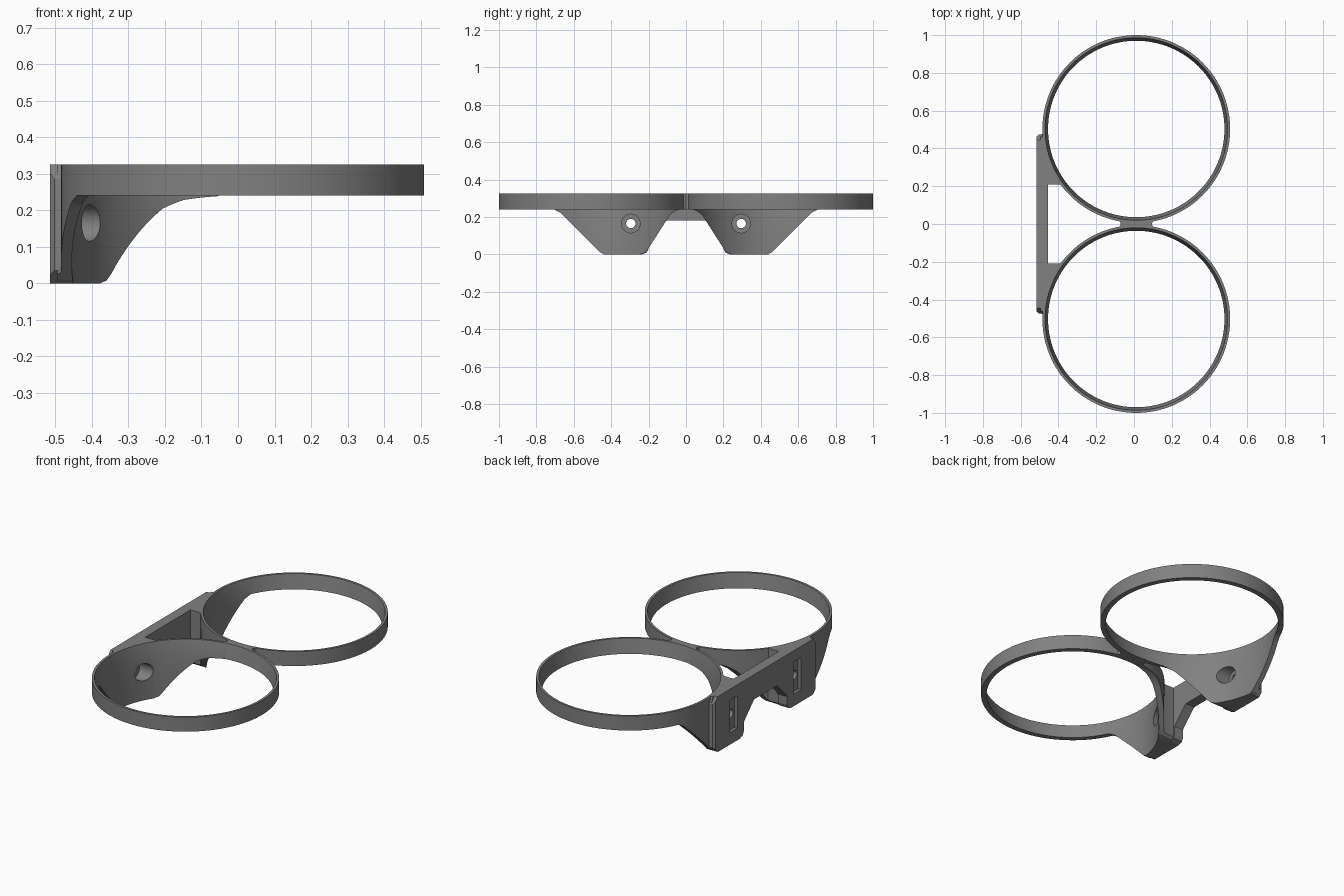
import bpy, bmesh, math
from mathutils import Vector

if "Cube" in bpy.data.objects:
    bpy.data.objects.remove(bpy.data.objects["Cube"])

CX, CY, R_OUT, R_LOW, R_TOP = 0.012, 0.503, 0.497, 0.467, 0.483
Z_RING, Z_TOP = 0.24, 0.325
BACK, HOLE_Y, HOLE_Z = -0.515, 0.295, 0.165

grey = bpy.data.materials.new("grey plastic")
grey.diffuse_color = (0.22, 0.22, 0.22, 1)
grey.use_nodes = True
grey.node_tree.nodes["Principled BSDF"].inputs["Base Color"].default_value = grey.diffuse_color


def finish(name, bm):
    bmesh.ops.recalc_face_normals(bm, faces=bm.faces)
    me = bpy.data.meshes.new(name)
    bm.to_mesh(me)
    bm.free()
    ob = bpy.data.objects.new(name, me)
    bpy.context.collection.objects.link(ob)
    me.materials.append(grey)
    return ob


def prism(name, pts, lo, hi, axis="z"):
    """Extrude a 2D outline along z (xy outline) or along x (yz outline)."""
    bm = bmesh.new()
    place = (lambda a, b, t: (a, b, t)) if axis == "z" else (lambda a, b, t: (t, a, b))
    face = bm.faces.new([bm.verts.new(place(a, b, lo)) for a, b in pts])
    ext = bmesh.ops.extrude_face_region(bm, geom=[face])
    shift = Vector((0, 0, hi - lo) if axis == "z" else (hi - lo, 0, 0))
    bmesh.ops.translate(bm, vec=shift, verts=[v for v in ext["geom"] if isinstance(v, bmesh.types.BMVert)])
    return finish(name, bm)


def circle(cx, cy, r, n):
    return [(cx + r * math.cos(2 * math.pi * i / n), cy + r * math.sin(2 * math.pi * i / n)) for i in range(n)]


def lathe(name, cx, cy, rings, n=128):
    """Solid of stacked circles, given as (radius, z)."""
    bm = bmesh.new()
    loops = [[bm.verts.new((x, y, z)) for x, y in circle(cx, cy, r, n)] for r, z in rings]
    for a, b in zip(loops, loops[1:]):
        for i in range(n):
            j = (i + 1) % n
            bm.faces.new((a[i], a[j], b[j], b[i]))
    bm.faces.new(loops[0])
    bm.faces.new(loops[-1])
    return finish(name, bm)


def boolean(target, tool, op):
    """Apply a boolean and remove the tool."""
    mod = target.modifiers.new("bool", "BOOLEAN")
    mod.operation, mod.object, mod.solver = op, tool, "EXACT"
    bpy.context.view_layer.update()
    me = bpy.data.meshes.new_from_object(target.evaluated_get(bpy.context.evaluated_depsgraph_get()))
    target.modifiers.clear()
    target.data = me
    bpy.data.objects.remove(tool)


def arc(r, a0, a1, n=40):
    """Part of the ring on the plate side; angle grows towards the centre line."""
    return [(CX - r * math.cos(math.radians(a0 + (a1 - a0) * i / n)),
             CY - r * math.sin(math.radians(a0 + (a1 - a0) * i / n))) for i in range(n + 1)]


# back plate: arch between two legs
half = [(0.105, 0.18), (0.185, 0.10), (0.2, 0.08), (0.2, 0.03), (0.21, 0.01), (0.235, 0),
        (0.44, 0), (0.475, 0.035), (0.475, 0.285), (0.445, Z_TOP)]
frame = prism("double_ring_holder", half + [(-y, z) for y, z in reversed(half)], BACK, -0.455, "x")
edge_cut = 0.012
trim = prism("plate_trim", [(BACK, -0.475 + edge_cut), (BACK + edge_cut, -0.475), (-0.45, -0.475),
                            (-0.45, 0.475), (BACK + edge_cut, 0.475), (BACK, 0.475 - edge_cut)], -0.1, 0.5)
boolean(frame, trim, "INTERSECT")

# web joining the two rings, with hollow ends
web = prism("web", [(-0.085, -0.04), (-0.07, 0), (-0.085, 0.04), (0.11, 0.04), (0.095, 0), (0.11, -0.04)],
            Z_RING, Z_TOP)
boolean(frame, web, "UNION")

for s in (1, -1):
    # curved leg wall following the ring, filled against the plate
    foot = ([(-0.47, 0.21), (-0.40, 0.21)] + arc(R_OUT - 0.0005, 36.5, 82) + arc(0.45, 82, -29)
            + arc(R_OUT - 0.0005, -29, 3) + [(-0.495, 0.473), (-0.495, 0.21)])
    leg = prism("leg", [(x, s * y) for x, y in foot], -0.05, 0.4)
    side = [(0.245, 0), (0.435, 0), (0.455, 0.008), (0.67, 0.222), (0.715, 0.245), (0.715, 0.27),
            (0.474, 0.28), (0.46, Z_TOP), (0.01, Z_TOP), (0.01, 0.24), (0.04, 0.239),
            (0.065, 0.228), (0.09, 0.205), (0.205, 0.025), (0.22, 0.008)]
    boolean(leg, prism("leg_side", [(s * y, z) for y, z in side], -0.6, 0.1, "x"), "INTERSECT")
    boolean(frame, leg, "UNION")
    # ring body
    boolean(frame, lathe("ring", CX, s * CY, [(R_OUT, Z_RING), (R_OUT, Z_TOP)]), "UNION")

for s in (1, -1):
    # ring opening, flaring towards the top
    boolean(frame, lathe("opening", CX, s * CY, [(R_LOW, -0.1), (R_LOW, Z_RING), (R_TOP, Z_TOP), (R_TOP, 0.4)]),
            "DIFFERENCE")
    # screw hole, counterbore and slot in the plate
    y = s * HOLE_Y
    boolean(frame, prism("bore", circle(y, HOLE_Z, 0.05, 32), -0.465, -0.3, "x"), "DIFFERENCE")
    boolean(frame, prism("hole", circle(y, HOLE_Z, 0.025, 32), -0.6, -0.4, "x"), "DIFFERENCE")
    slot = [(y - 0.035, 0.07), (y + 0.035, 0.07), (y + 0.035, 0.26), (y - 0.035, 0.26)]
    boolean(frame, prism("slot", slot, -0.6, BACK + 0.02, "x"), "DIFFERENCE")

# smooth curves, sharp edges
bpy.context.view_layer.objects.active = frame
frame.select_set(True)
bpy.ops.object.shade_smooth_by_angle(angle=math.radians(20))
